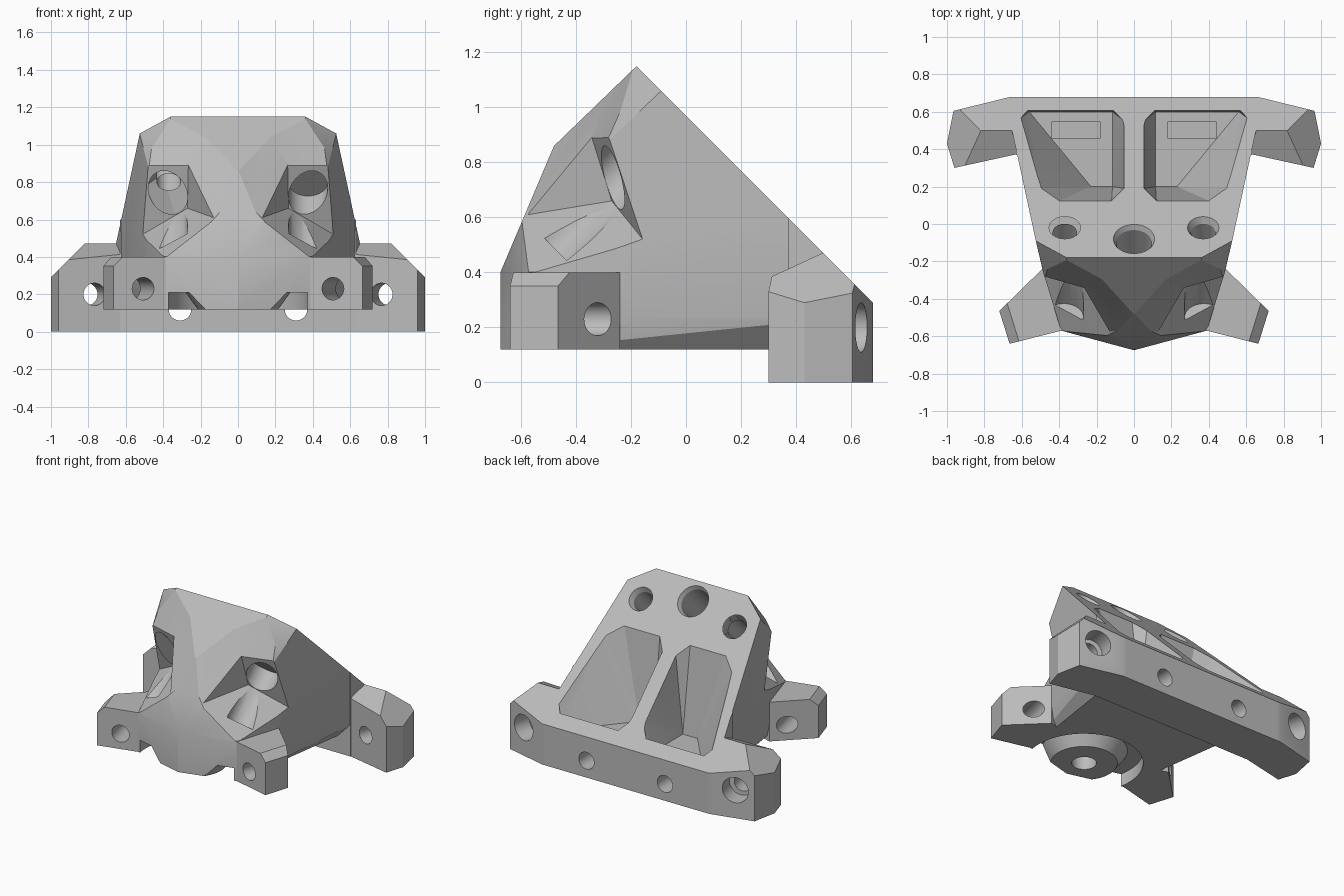
import bpy, bmesh
from math import radians
from mathutils import Vector as V, Matrix

if "Cube" in bpy.data.objects:
    bpy.data.objects.remove(bpy.data.objects["Cube"], do_unlink=True)

grey = bpy.data.materials.new("grey plastic")
grey.use_nodes = True
colour = (0.5, 0.5, 0.5, 1)
grey.diffuse_color = colour
grey.node_tree.nodes["Principled BSDF"].inputs["Base Color"].default_value = colour


def finish(bm, name):
    bmesh.ops.recalc_face_normals(bm, faces=bm.faces)
    mesh = bpy.data.meshes.new(name)
    bm.to_mesh(mesh)
    bm.free()
    mesh.materials.append(grey)
    ob = bpy.data.objects.new(name, mesh)
    bpy.context.scene.collection.objects.link(ob)
    return ob


def both(points):
    """Points with their mirror images in x."""
    return points + [(-x, y, z) for x, y, z in points if x]


def prism(outline, low, high):
    return [(x, y, z) for x, y in outline for z in (low, high)]


def box(x0, x1, y0, y1, z0, z1):
    return prism([(x0, y0), (x1, y0), (x1, y1), (x0, y1)], z0, z1)


def plane(p, q, r, outward):
    n = (V(q) - V(p)).cross(V(r) - V(p)).normalized()
    return V(p), n if n.dot(V(outward)) > 0 else -n


def solid(name, points, cuts=(), side=1):
    """Convex solid around points, trimmed by planes."""
    bm = bmesh.new()
    for p in points:
        bm.verts.new(p)
    hull = bmesh.ops.convex_hull(bm, input=bm.verts)
    loose = {g for g in hull["geom_interior"] + hull["geom_unused"]
             if isinstance(g, bmesh.types.BMVert)}
    bmesh.ops.delete(bm, geom=list(loose), context="VERTS")
    for point, normal in cuts:
        bmesh.ops.bisect_plane(bm, geom=bm.verts[:] + bm.edges[:] + bm.faces[:],
                               plane_co=point, plane_no=normal, clear_outer=True)
        bmesh.ops.holes_fill(bm, edges=[e for e in bm.edges if e.is_boundary])
    bmesh.ops.dissolve_limit(bm, angle_limit=radians(0.5), verts=bm.verts, edges=bm.edges)
    bmesh.ops.scale(bm, vec=(side, 1, 1), verts=bm.verts)
    return finish(bm, name)


def bore(name, start, end, r1, r2=None, side=1):
    a, b = V(start), V(end)
    a.x, b.x = a.x * side, b.x * side
    bm = bmesh.new()
    matrix = Matrix.Translation((a + b) / 2) @ (b - a).to_track_quat("Z", "Y").to_matrix().to_4x4()
    bmesh.ops.create_cone(bm, cap_ends=True, segments=48, radius1=r1, radius2=r2 or r1,
                          depth=(b - a).length, matrix=matrix)
    return finish(bm, name)


def groove(name, centre, profile):
    """Closed profile revolved about a vertical axis."""
    bm = bmesh.new()
    n = 64
    rings = []
    for i in range(n):
        turn = Matrix.Rotation(radians(360 * i / n), 3, "Z")
        rings.append([bm.verts.new(turn @ V((r, 0, z)) + V(centre)) for r, z in profile])
    for i in range(n):
        a, b = rings[i], rings[(i + 1) % n]
        for j in range(len(profile)):
            k = (j + 1) % len(profile)
            bm.faces.new((a[j], a[k], b[k], b[j]))
    return finish(bm, name)


def combine(target, tool, operation):
    mod = target.modifiers.new(operation, "BOOLEAN")
    mod.operation, mod.solver, mod.object = operation, "EXACT", tool
    graph = bpy.context.evaluated_depsgraph_get()
    mesh = bpy.data.meshes.new_from_object(target.evaluated_get(graph))
    target.modifiers.clear()
    target.data = mesh
    bpy.data.objects.remove(tool, do_unlink=True)


SLOPE = (V((0, 0.97, 0)), V((0, 1, 1)))

# Wedge shaped main body
body = solid("mounting_bracket", both([
    (0.36, -0.18, 1.15), (0.525, -0.09, 1.06), (0.36, -0.48, 0.86), (0.48, -0.28, 0.88),
    (0, -0.675, 0.4), (0.23, -0.61, 0.4), (0.39, -0.57, 0.4), (0.49, -0.24, 0.4),
    (0, -0.675, 0.12), (0.23, -0.61, 0.12), (0.39, -0.57, 0.12),
    (0.49, -0.24, 0.24), (0.38, -0.2, 0.12),
    (0.674, 0.6, 0.37), (0.674, 0.6, 0.24), (0.56, 0.6, 0.12)]))

# Rear bar and the four ears
parts = [solid("rear_bar", box(-0.63, 0.63, 0.37, 0.68, 0, 0.6), [SLOPE])]
for s in (1, -1):
    parts.append(solid("rear_ear", prism(
        [(0.55, 0.39), (0.96, 0.3), (1, 0.43), (0.965, 0.605), (0.66, 0.68), (0.55, 0.68)], 0, 0.7),
        [SLOPE, (V((0, 0.5, 0.472)), V((0, -0.46, 1))), (V((1, 0, 0.29)), V((1, 0, 1)))], s))
    parts.append(solid("front_ear", prism(
        [(0.3, -0.548), (0.665, -0.64), (0.72, -0.465), (0.49, -0.24), (0.3, -0.3)], 0.12, 0.4),
        [(V((0.7, -0.55, 0.345)), V((0.9, -0.28, 1)))], s))
for part in parts:
    combine(body, part, "UNION")

# Corner points of the front recesses
ridge_top, ridge_low = (0.17, -0.295, 1.04), (0.13, -0.575, 0.61)
inner_top, inner_low = (0.27, -0.335, 0.9), (0.27, -0.27, 0.66)
outer_top, outer_low = (0.48, -0.28, 0.89), (0.51, -0.145, 0.48)
ledge = plane(ridge_low, inner_low, (0.39, -0.56, 0.4), (0, 0, -1))
back = plane(inner_low, outer_top, outer_low, (0, 1, 0))
roof = plane(ridge_top, inner_top, outer_top, (0, 1, 0))
wall = plane(ridge_low, inner_low, inner_top, (-1, 0, 0))
upper_wall = plane(ridge_low, inner_top, ridge_top, (-1, 0, 0))
space = box(0, 1.2, -1, 0.3, 0.402, 1.5)

cutters = []
for s in (1, -1):
    cutters += [
        solid("recess", space, [back, wall, ledge], s),
        solid("recess_roof", space, [roof, upper_wall, ledge], s),
        # Slope pocket with a nut slot in its floor
        solid("pocket", [(x, y, 1 - y) for x, y in (
            (0.615, 0.56), (0.57, 0.61), (0.11, 0.61), (0.05, 0.55),
            (0.05, 0.19), (0.12, 0.12), (0.41, 0.12), (0.51, 0.19))]
            + [(x, y, 0.24) for x, y in ((0.56, 0.6), (0.23, 0.2), (0.115, 0.2), (0.115, 0.6))],
            (), s),
        solid("nut_slot", box(0.18, 0.44, 0.46, 0.545, 0.04, 0.3), (), s),
        # Screw holes through the slope
        bore("slope_hole", (0.37, 0.08, 1.09), (0.37, -0.4, 0.61), 0.065, side=s),
        bore("slope_sink", (0.37, -0.005, 1.005), (0.37, -0.045, 0.965), 0.095, 0.065, s),
        bore("head_seat", (0.375, -0.21, 0.8), (0.375, -0.5, 0.51), 0.105, side=s),
        # Holes in the bar and ears
        bore("bar_hole", (0.31, 0.3, 0.12), (0.31, 0.8, 0.12), 0.06, side=s),
        bore("rear_ear_hole", (0.72, 0.15, 0.2), (0.88, 0.8, 0.2), 0.06, side=s),
        bore("rear_ear_seat", (0.805, 0.515, 0.2), (0.88, 0.82, 0.2), 0.09, side=s),
        bore("front_ear_hole", (0.47, -0.76, 0.23), (0.62, -0.12, 0.23), 0.06, side=s),
    ]

# Central blind hole, ring groove and boss hole
cutters += [
    bore("centre_hole", (0, 0.02, 1.15), (0, -0.36, 0.77), 0.095),
    bore("centre_sink", (0, -0.06, 1.07), (0, -0.1, 1.03), 0.125, 0.095),
    groove("boss_groove", (0, -0.5, 0), [(0.165, 0.05), (0.28, 0.21), (0.38, 0.21), (0.38, 0.05)]),
    bore("boss_hole", (0, -0.5, 0), (0, -0.5, 0.4), 0.08),
]
for cutter in cutters:
    combine(body, cutter, "DIFFERENCE")

bpy.context.view_layer.objects.active = body
body.select_set(True)
bpy.ops.object.shade_smooth_by_angle(angle=radians(20))
